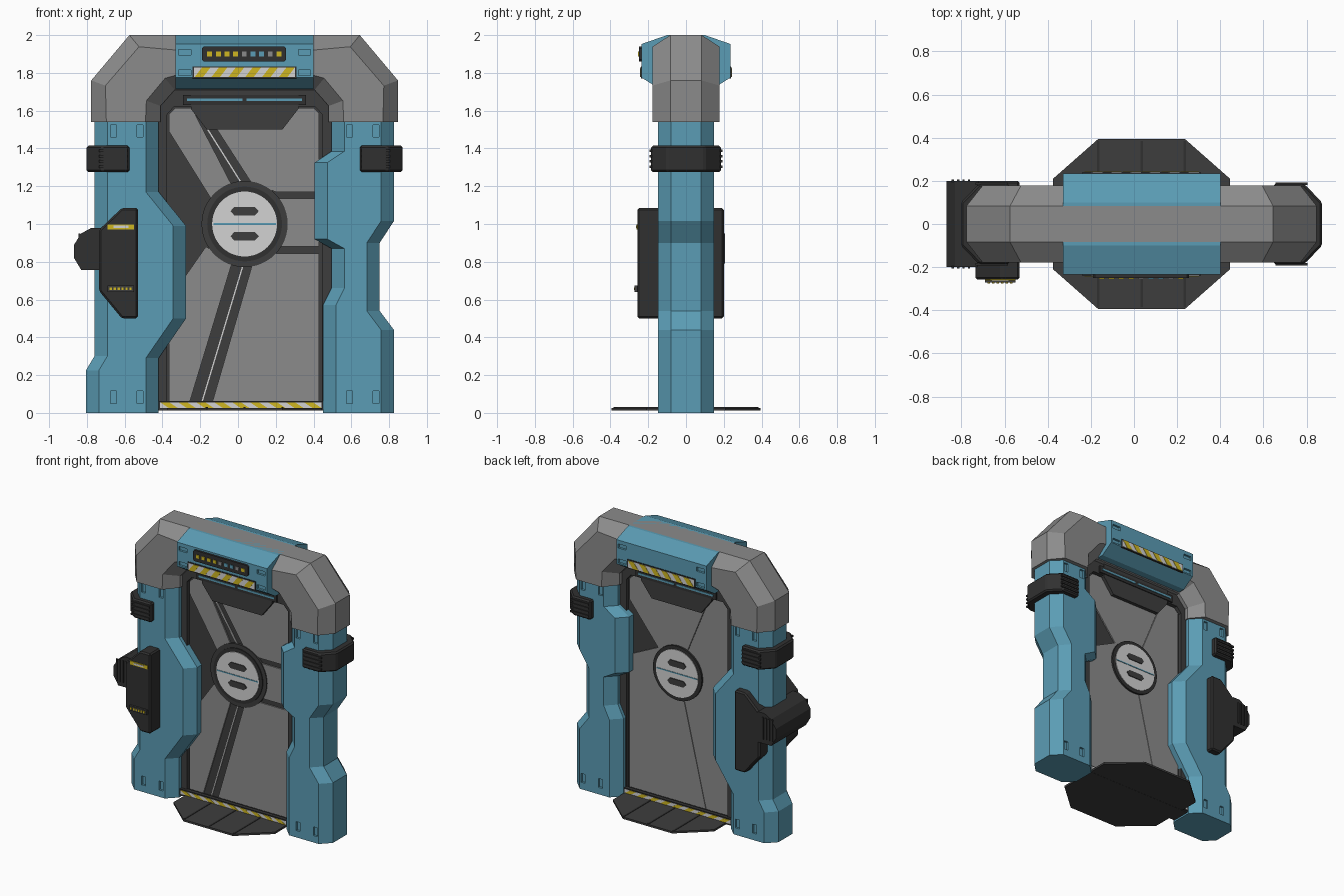
import bpy, bmesh, math
from mathutils import Vector

if "Cube" in bpy.data.objects:
    bpy.data.objects.remove(bpy.data.objects["Cube"])

CX = 0.035  # symmetry line of the doorway


def material(name, rgb):
    m = bpy.data.materials.new(name)
    m.diffuse_color = (*rgb, 1)
    m.use_nodes = True
    m.node_tree.nodes["Principled BSDF"].inputs["Base Color"].default_value = m.diffuse_color
    return m


BLUE = material("teal_blue", (0.105, 0.335, 0.46))
GREY = material("mid_grey", (0.26, 0.26, 0.26))
DARK = material("dark_grey", (0.047, 0.047, 0.047))
BLACK = material("near_black", (0.03, 0.03, 0.03))
WHITE = material("light_grey", (0.65, 0.65, 0.65))
YELLOW = material("yellow", (0.62, 0.47, 0.015))


def finish(name, bm, mat, bevel=0):
    bmesh.ops.recalc_face_normals(bm, faces=bm.faces[:])
    me = bpy.data.meshes.new(name)
    bm.to_mesh(me)
    bm.free()
    ob = bpy.data.objects.new(name, me)
    bpy.context.collection.objects.link(ob)
    if mat:
        me.materials.append(mat)
    if bevel:
        mod = ob.modifiers.new("bevel", 'BEVEL')
        mod.width, mod.segments = bevel, 1
    return ob


PLACE = {'x': lambda p, t: (t, p[0], p[1]),
         'y': lambda p, t: (p[0], t, p[1]),
         'z': lambda p, t: (p[0], p[1], t)}


def prisms(name, shapes, spans, mat, axis='y', bevel=0):
    """Extrude every outline over every span along one axis."""
    bm = bmesh.new()
    for pts in shapes:
        for a, b in spans:
            lo = [bm.verts.new(PLACE[axis](p, a)) for p in pts]
            hi = [bm.verts.new(PLACE[axis](p, b)) for p in pts]
            bm.faces.new(lo)
            bm.faces.new(hi[::-1])
            for i in range(len(pts)):
                j = (i + 1) % len(pts)
                bm.faces.new((lo[i], lo[j], hi[j], hi[i]))
    return finish(name, bm, mat, bevel)


def rect(x0, x1, z0, z1):
    return [(x0, z0), (x1, z0), (x1, z1), (x0, z1)]


def flip(pts):
    return [(2 * CX - x, z) for x, z in pts]


def both(a, b):
    return [(-b, -a), (a, b)]


def line(p, q, w):
    p, q = Vector(p), Vector(q)
    n = (q - p).orthogonal().normalized() * w / 2
    return [tuple(v) for v in (p - n, q - n, q + n, p + n)]


def loft(name, stations, c, hy, fy, mat):
    """Octagonal section swept through (outer, inner) xz point pairs."""
    bm = bmesh.new()
    rings = []
    for o, i in stations:
        o, i = Vector(o), Vector(i)
        d = (i - o).normalized() * c
        sec = [(o, -fy), (o + d, -hy), (i - d, -hy), (i, -fy),
               (i, fy), (i - d, hy), (o + d, hy), (o, fy)]
        rings.append([bm.verts.new((p.x, y, p.y)) for p, y in sec])
    for a, b in zip(rings, rings[1:]):
        for k in range(8):
            j = (k + 1) % 8
            bm.faces.new((a[k], a[j], b[j], b[k]))
    bm.faces.new(rings[0])
    bm.faces.new(rings[-1])
    return finish(name, bm, mat)


def at(path, z):
    for (z0, x0), (z1, x1) in zip(path, path[1:]):
        if z0 <= z <= z1:
            return x0 + (x1 - x0) * (z - z0) / (z1 - z0)


def cut(ob, shapes, spans):
    cutter = prisms(ob.name + "_slot_cutter", shapes, spans, None)
    cutter.hide_render = True
    cutter.hide_set(True)
    mod = ob.modifiers.new("slots", 'BOOLEAN')
    mod.operation, mod.solver, mod.object = 'DIFFERENCE', 'EXACT', cutter


# Pillars: (height, x) edges for the outer and inner sides
pillars = {
    "left_pillar": ([(0, -.805), (.225, -.805), (.30, -.76), (1.56, -.76)],
                    [(0, -.42), (.29, -.42), (.5, -.275), (.99, -.275), (1.17, -.42), (1.56, -.42)]),
    "right_pillar": ([(0, .825), (.44, .825), (.54, .75), (.9, .75), (1.015, .825), (1.56, .825)],
                     [(0, .45), (.57, .45), (.66, .495), (.87, .495), (.92, .405),
                      (1.325, .405), (1.385, .495), (1.56, .495)]),
}
slots = [rect(x - .016, x + .016, z, z + .065) for x in (-.66, -.52) for z in (.05, 1.46)]
for name, (outer, inner) in pillars.items():
    zs = sorted({z for z, _ in outer + inner})
    ob = loft(name, [((at(outer, z), z), (at(inner, z), z)) for z in zs], .068, .148, .08, BLUE)
    cut(ob, slots if name.startswith("left") else [flip(s) for s in slots], both(.133, .2))

# Grey arch joining the pillars
arch = [((-.777, 1.54), (-.41, 1.54)), ((-.777, 1.76), (-.41, 1.625)),
        ((-.575, 2.0), (-.335, 1.71)), ((-.32, 2.0), (-.32, 1.71))]
arch += [tuple(flip(s)) for s in arch[::-1]]
loft("grey_arch", arch, .08, .178, .083, GREY)

# Header cover with end slots
half = [(-.10, 2.0), (-.235, 1.953), (-.235, 1.775), (-.14, 1.715)]
header = prisms("header", [half + [(-y, z) for y, z in half[::-1]]], [(-.33, .40)], BLUE, 'x')
hs = [rect(-.315, -.25, z, z + .03) for z in (1.895, 1.785)]
cut(header, hs + [flip(s) for s in hs], both(.22, .3))

# Header light panel and lamps
prisms("light_panel", [[(-.19, 1.87), (-.18, 1.86), (.245, 1.86), (.255, 1.87),
                        (.255, 1.93), (.245, 1.94), (-.18, 1.94), (-.19, 1.93)]],
       [(-.25, -.23)], BLACK)
lamps = [YELLOW] * 4 + [GREY, BLUE, BLUE, GREY, YELLOW]
for i, mat in enumerate(lamps):
    x = -.15 + i * .0458
    prisms(f"lamp_{i + 1}", [rect(x - .013, x + .013, 1.888, 1.912)], [(-.255, -.248)], mat)


def hazard(name, x0, x1, z0, z1, y, count, lean):
    """Hazard strip on front and back: dark border, pale band, slanted yellow blocks."""
    b = .007
    prisms(name + "_border", [rect(x0, x1, z0, z1)], both(y - .03, y), BLACK)
    prisms(name + "_band", [rect(x0 + b, x1 - b, z0 + b, z1 - b)], both(y - .002, y + .002), WHITE)
    pitch = (x1 - x0 - 2 * b) / count
    blocks = []
    for i in range(count):
        x = x0 + b + pitch * (i + .5)
        w, s = pitch * .25, lean * pitch * .22
        blocks.append([(x - w - s, z0 + b), (x + w - s, z0 + b), (x + w + s, z1 - b), (x - w + s, z1 - b)])
    prisms(name + "_blocks", blocks, both(y, y + .004), YELLOW)


hazard("header_hazard", -.24, .31, 1.77, 1.835, .239, 6, 1)
hazard("floor_hazard", -.42, .45, .02, .062, .075, 9, -1)
prisms("door_sill", [rect(-.42, .45, .012, .055)], [(-.07, .07)], DARK)

# Door core, rails and top frame
prisms("door_core", [rect(-.43, .50, .03, 1.74)], [(-.028, .028)], DARK)
rail = rect(-.43, -.375, .03, 1.74)
corner = [(-.43, 1.5), (-.375, 1.58), (-.335, 1.625), (-.335, 1.74), (-.43, 1.74)]
prisms("door_rails", [rail, flip(rail), corner, flip(corner), rect(-.34, .41, 1.622, 1.74)],
       [(-.055, .055)], DARK)

# Grey door panels
prisms("front_panels", [
    [(-.365, 1.49), (-.365, 1.58), (-.33, 1.615), (-.245, 1.615), (-.03, 1.2), (-.14, 1.13)],
    [(-.17, .88), (-.365, .6), (-.365, .06), (-.255, .06), (-.03, .8)],
    [(-.185, 1.615), (.40, 1.615), (.43, 1.585), (.43, 1.17), (.2, 1.17), (.07, 1.22)],
    rect(.2, .43, .88, 1.135),
    [(.08, .8), (.2, .845), (.43, .845), (.43, .06), (-.135, .06)]],
    [(-.037, -.02)], GREY)
prisms("back_panels", [
    [(-.365, .06), (-.19, .06), (.032, 1.0), (-.22, 1.615), (-.33, 1.615), (-.365, 1.58)],
    [(-.215, 1.615), (.40, 1.615), (.43, 1.585), (.43, 1.43), (.2, 1.14), (.036, 1.0)],
    [(.036, 1.0), (.2, 1.14), (.43, 1.03), (.43, .06), (-.186, .06)]],
    [(.02, .037)], GREY)
prisms("seam_trim", [line((-.19, .06), (.035, .81), .007), line((-.16, 1.5), (.035, 1.19), .007)],
       [(-.034, -.027)], WHITE)

# Top hood with two blue slits
prisms("door_hood", [[(-.25, 1.61), (-.165, 1.5), (.235, 1.5), (.32, 1.61), (.32, 1.72), (-.25, 1.72)]],
       [(-.062, .062)], DARK)
prisms("hood_slit_panel", [rect(-.29, .36, 1.63, 1.682)], [(-.068, .068)], BLACK)
slit = rect(-.27, .025, 1.65, 1.664)
prisms("hood_slits", [slit, flip(slit)], [(-.072, .072)], BLUE)


# Round hatch
def disc(r, n=48):
    return [(CX + r * math.cos(2 * math.pi * k / n), 1 + r * math.sin(2 * math.pi * k / n)) for k in range(n)]


rounds = [prisms("hatch_flange", [disc(.228)], [(-.044, 0)], DARK),
          prisms("hatch_ring", [disc(.198)], [(-.05, .05)], BLACK),
          prisms("hatch_disc", [disc(.172)], [(-.054, .054)], WHITE)]
prisms("hatch_line", [rect(CX - .165, CX + .165, .996, 1.004)], [(-.057, .057)], BLUE)
grips = []
for z in (1.068, .935):
    grips.append([(CX - .075, z), (CX - .055, z - .022), (CX + .055, z - .022),
                  (CX + .075, z), (CX + .055, z + .022), (CX - .055, z + .022)])
prisms("hatch_grips", grips, [(-.06, .06)], DARK)

# Floor ramp plate with raised creases
ramp = [(-.375, -.21), (-.165, -.395), (.235, -.395), (.445, -.21),
        (.445, .21), (.235, .395), (-.165, .395), (-.375, .21)]
prisms("floor_ramp", [ramp], [(.013, .027)], DARK, 'z')
prisms("ramp_creases", [rect(x - .006, x + .006, -.385, .385) for x in (-.165, CX, .235)],
       [(.02, .03)], BLACK, 'z')

# Clamps around the pillars
clamp = [(-.575, -.185), (-.72, -.185), (-.802, -.1), (-.802, .1), (-.72, .185), (-.575, .185)]
ribs = [rect(-.735, -.585, z, z + .013) for z in (1.297, 1.325, 1.353, 1.381)]
for side, f in (("left", list), ("right", flip)):
    prisms(side + "_clamp", [f(clamp)], [(1.275, 1.415)], BLACK, 'z', .01)
    prisms(side + "_clamp_ribs", [f(r) for r in ribs], both(.18, .192), BLACK)

# Control box on the left pillar
prisms("control_box", [[(-.53, 1.085), (-.615, 1.085), (-.735, .97), (-.735, .645), (-.615, .5), (-.53, .5)]],
       [(-.258, .2)], BLACK, bevel=.01)
prisms("box_handle", [[(-.72, .98), (-.775, .98), (-.83, .95), (-.868, .89),
                       (-.868, .82), (-.83, .757), (-.72, .757)]], [(-.2, .2)], BLACK)
prisms("handle_ribs", [rect(x, x + .01, .79, .95) for x in (-.845, -.82, -.795, -.77)],
       both(.195, .207), BLACK)
prisms("box_label", [rect(-.69, -.55, .972, .998)], [(-.263, -.255)], YELLOW)
prisms("box_label_text_bar", [rect(-.66, -.58, .979, .991)], [(-.266, -.26)], WHITE)
prisms("box_lamp_strip", [rect(-.69, -.55, .64, .675)], [(-.272, -.255)], DARK)
prisms("box_lamps", [rect(-.68 + i * .021, -.668 + i * .021, .65, .665) for i in range(6)],
       [(-.276, -.27)], YELLOW)

# Smooth the round hatch sides
for ob in rounds:
    bpy.ops.object.select_all(action='DESELECT')
    ob.select_set(True)
    bpy.context.view_layer.objects.active = ob
    bpy.ops.object.shade_smooth_by_angle()
